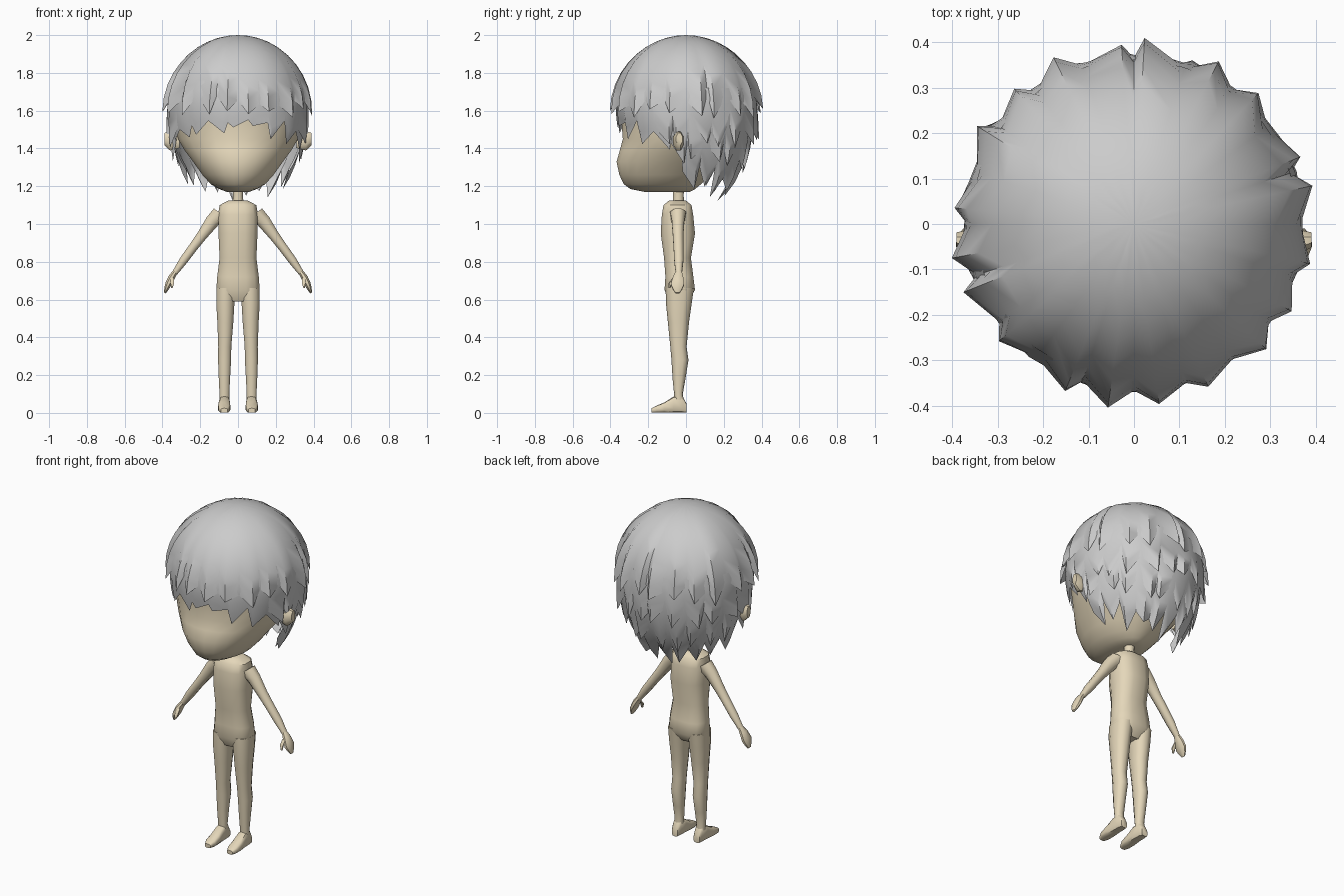
import bpy, bmesh, math, random
from mathutils import Vector

if "Cube" in bpy.data.objects:
    bpy.data.objects.remove(bpy.data.objects["Cube"])

random.seed(4)
skin = bpy.data.materials.new("skin")
skin.diffuse_color = (0.78, 0.68, 0.49, 1)
skin.use_nodes = True
skin.node_tree.nodes["Principled BSDF"].inputs["Base Color"].default_value = skin.diffuse_color


def finish(bm, name, mat=None, mirror=False, angle=40):
    me = bpy.data.meshes.new(name)
    bm.to_mesh(me)
    bm.free()
    ob = bpy.data.objects.new(name, me)
    bpy.context.collection.objects.link(ob)
    if mat:
        me.materials.append(mat)
    if mirror:
        ob.modifiers.new("mirror", 'MIRROR')
    bpy.ops.object.select_all(action='DESELECT')
    ob.select_set(True)
    bpy.context.view_layer.objects.active = ob
    bpy.ops.object.shade_smooth_by_angle(angle=math.radians(angle))
    return ob


def loft(name, sections, n=12, u=(1, 0, 0), v=(0, 1, 0), power=1.0, mirror=False):
    """Join rounded rings given as (x, y, z, half size on u, half size on v)."""
    u, v = Vector(u).normalized(), Vector(v).normalized()
    bm = bmesh.new()
    rings = []
    for x, y, z, hu, hv in sections:
        ring = []
        for k in range(n):
            t = 2 * math.pi * (k + 0.5) / n
            c, s = math.cos(t), math.sin(t)
            c = math.copysign(abs(c) ** power, c)
            s = math.copysign(abs(s) ** power, s)
            ring.append(bm.verts.new(Vector((x, y, z)) + u * hu * c + v * hv * s))
        rings.append(ring)
    for a, b in zip(rings, rings[1:]):
        for k in range(n):
            bm.faces.new((a[k], a[(k + 1) % n], b[(k + 1) % n], b[k]))
    bm.faces.new(rings[0])
    bm.faces.new(rings[-1])
    bmesh.ops.recalc_face_normals(bm, faces=bm.faces)
    return finish(bm, name, skin, mirror, 50)


# Head: (z, half width, front y, back y)
head = [(1.17, .06, -.22, .02), (1.185, .10, -.295, .05), (1.21, .145, -.33, .08),
        (1.26, .19, -.355, .13), (1.33, .24, -.37, .19), (1.39, .285, -.353, .24),
        (1.45, .32, -.337, .28), (1.55, .345, -.345, .33), (1.65, .35, -.35, .345),
        (1.75, .335, -.335, .33), (1.85, .28, -.28, .28), (1.92, .2, -.2, .2), (1.96, .09, -.09, .09)]
loft("head", [(0, (f + b) / 2, z, w, (b - f) / 2) for z, w, f, b in head], n=24)
loft("neck", [(0, -.04, 1.09, .034, .034), (0, -.04, 1.15, .028, .03), (0, -.04, 1.21, .032, .032)], n=8)
loft("ears", [(.31, -.04, 1.43, .02, .03), (.36, -.04, 1.44, .03, .055), (.39, -.035, 1.45, .018, .035)],
     n=8, u=(0, 1, 0), v=(0, 0, 1), mirror=True)

# Torso, legs and feet
loft("torso", [(0, -.04, .59, .085, .045), (0, -.033, .65, .118, .083), (0, -.035, .72, .113, .076),
               (0, -.045, .82, .1, .073), (0, -.043, .95, .106, .093), (0, -.045, 1.05, .108, .085),
               (0, -.045, 1.1, .1, .076), (0, -.045, 1.125, .05, .045)], power=.75)
loft("legs", [(.064, -.033, .66, .053, .075), (.067, -.038, .58, .05, .068), (.067, -.04, .48, .044, .056),
              (.07, -.04, .35, .036, .043), (.071, -.032, .28, .036, .045), (.072, -.037, .18, .031, .034),
              (.072, -.04, .1, .027, .023), (.072, -.033, .03, .027, .027)], n=10, power=.85, mirror=True)
loft("feet", [(.072, .003, .025, .02, .024), (.072, -.02, .045, .027, .044), (.072, -.065, .044, .029, .043),
              (.073, -.115, .028, .033, .027), (.073, -.155, .02, .031, .019), (.073, -.182, .013, .018, .012)],
     n=10, v=(0, 0, 1), power=.6, mirror=True)

# Arms and mitten hands, rings tilted across the slanting limb
across = (.8, 0, .58)
loft("arms", [(.09, -.042, 1.055, .05, .045), (.135, -.042, 1.015, .04, .036), (.19, -.042, .94, .03, .03),
              (.235, -.04, .88, .026, .028), (.29, -.038, .805, .024, .026), (.335, -.038, .74, .016, .018)],
     n=8, u=across, mirror=True)
loft("hands", [(.33, -.038, .75, .014, .016), (.353, -.042, .715, .019, .03), (.37, -.045, .68, .018, .038),
               (.38, -.045, .655, .013, .026), (.387, -.045, .635, .006, .012)], n=8, u=across, mirror=True)
loft("thumbs", [(.348, -.06, .715, .011, .01), (.347, -.082, .688, .011, .01), (.35, -.088, .662, .005, .005)],
     n=6, mirror=True)


def hair_radius(z):
    d = (z - 1.62) / (.38 if z > 1.62 else .55)
    return .38 * math.sqrt(max(0, 1 - d * d))


def hair(name, a0, a1, locks, root, mid, side, notch, offset, flare, bend=1.0, rows=5):
    """Shell around the head from angle a0 to a1 (0 = front) with a ragged, pointed hem."""
    bm = bmesh.new()
    closed = a1 - a0 == 360
    cols = []
    for i in range(2 * locks + 1):
        if closed and i == 2 * locks:
            cols.append(cols[0])
            break
        s = i / locks - 1
        tip = i % 2
        ang = a0 + (a1 - a0) * i / (2 * locks)
        if tip:
            ang += random.uniform(-.7, .7) * (a1 - a0) / (2 * locks)
        end = mid + (side - mid) * s * s + random.uniform(-.035, .025) + (0 if tip else notch)
        out = flare * random.uniform(.6, 1.4) if tip else -.012
        col = []
        for j in range(rows + 1):
            t = j / rows
            z = root + (end - root) * t ** bend
            r = hair_radius(z) + (offset + out * t * t) * min(1, 4 * t + (bend == 1))
            a = math.radians(ang)
            col.append(bm.verts.new((r * math.sin(a), -r * math.cos(a), z)))
        cols.append(col)
    for p, q in zip(cols, cols[1:]):
        for j in range(rows):
            bm.faces.new((p[j], p[j + 1], q[j + 1], q[j]))
    bmesh.ops.remove_doubles(bm, verts=bm.verts, dist=1e-5)
    finish(bm, name, angle=45)


# Hair: dome, fringe, then stepped layers down the sides and back
hair("hair_cap", -180, 180, 20, 2.0, 1.58, 1.6, .08, 0, .022, bend=2.0, rows=10)
hair("hair_fringe", -78, 78, 9, 1.76, 1.5, 1.4, .07, -.006, -.004)
hair("hair_upper_layer", 62, 298, 14, 1.72, 1.43, 1.43, .09, -.006, .025)
hair("hair_middle_layer", 74, 286, 12, 1.6, 1.29, 1.35, .09, -.012, .028)
hair("hair_lower_layer", 86, 274, 10, 1.5, 1.15, 1.22, .09, -.016, .03)
